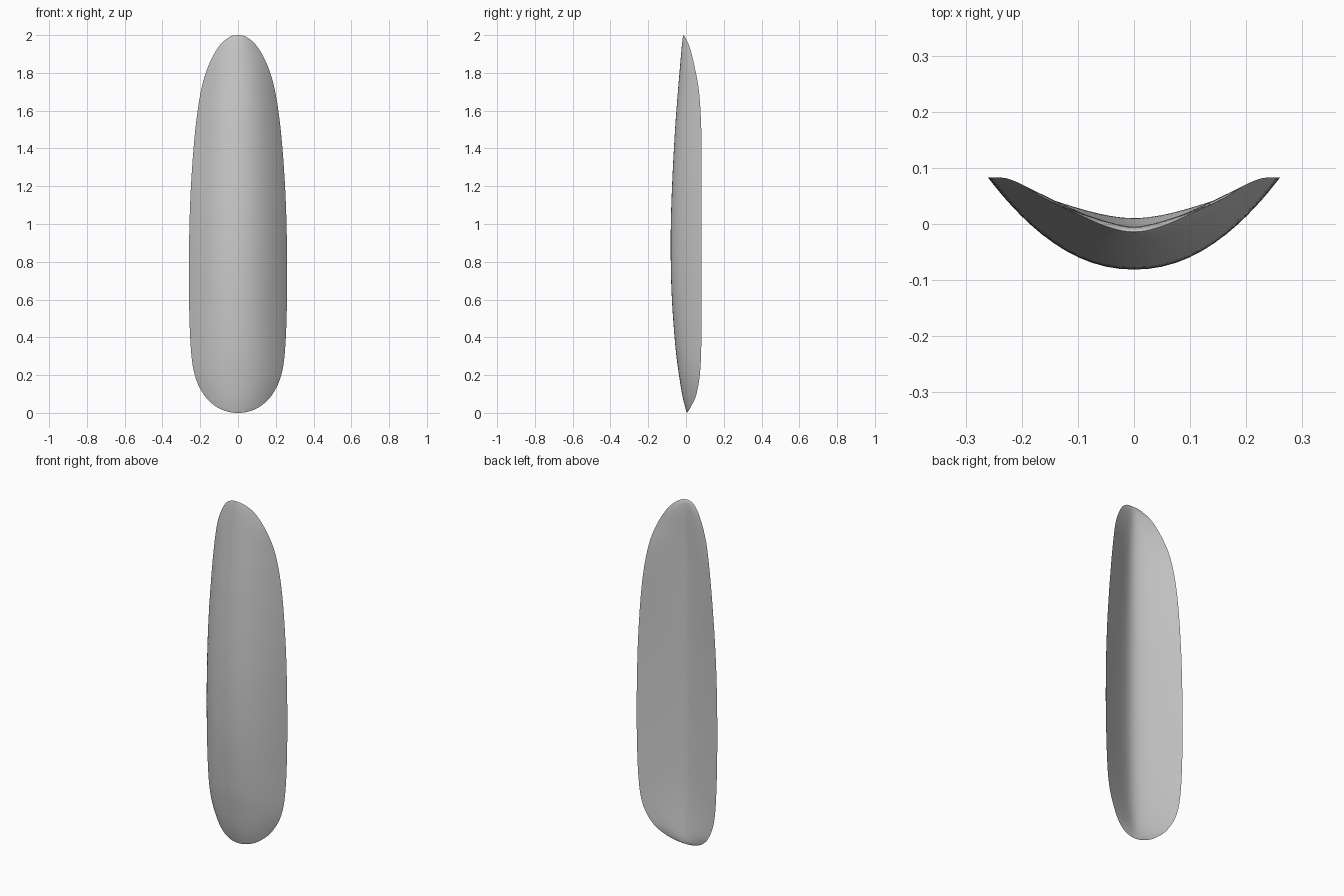
import bpy, bmesh, math
from mathutils import Vector

cube = bpy.data.objects.get("Cube")
if cube:
    bpy.data.objects.remove(cube, do_unlink=True)

# One flat colour
grey = bpy.data.materials.new("plain grey")
grey.use_nodes = True
colour = (0.6, 0.6, 0.6, 1)
grey.diffuse_color = colour
grey.node_tree.nodes["Principled BSDF"].inputs["Base Color"].default_value = colour

# Stations from bottom to top: half width, height, front centre y, rim y, back centre y
STATIONS = [(0, 0, .005, .005, .005), (.06, .008, .002, .011, .009),
            (.12, .036, -.006, .028, .01), (.18, .095, -.02, .054, .005),
            (.229, .2, -.037, .073, -.004), (.251, .36, -.057, .081, -.012),
            (.26, .65, -.077, .083, -.017), (.258, .95, -.081, .083, -.018),
            (.248, 1.22, -.073, .083, -.017), (.226, 1.5, -.058, .081, -.015),
            (.197, 1.7, -.043, .069, -.012), (.16, 1.83, -.032, .046, -.008),
            (.105, 1.935, -.023, .02, -.005), (.05, 1.987, -.017, -.004, -.007),
            (0, 2, -.014, -.014, -.014)]
COLUMNS, STEPS, ROUNDING = 32, 5, .2


def spline(points, steps):
    """Smooth curve through the stations, crossing the centre line square at both ends."""
    pts = [Vector(p) for p in points]
    for at, inner in ((0, pts[1]), (len(pts) + 1, pts[-2])):
        mirrored = inner.copy()
        mirrored[0] = -mirrored[0]
        pts.insert(at, mirrored)
    out = []
    for a, b, c, d in zip(pts, pts[1:], pts[2:], pts[3:]):
        for i in range(steps):
            t = i / steps
            out.append(b + .5 * t * (c - a + t * (2 * a - 5 * b + 4 * c - d
                                                 + t * (3 * (b - c) + d - a))))
    return out + [pts[-2]]


def rounded_v(u):
    """Straight-sided V with a soft centre, rising from 0 to 1."""
    return (math.hypot(u, ROUNDING) - ROUNDING) / (math.hypot(1, ROUNDING) - ROUNDING)


# Curved blade: front and back skins sharing one sharp rim
bm = bmesh.new()
rows = []
for w, z, front, rim, back in spline(STATIONS, STEPS):
    if w < 1e-6:
        tip = bm.verts.new((0, rim, z))
        rows.append(([tip] * (COLUMNS + 1), [tip] * (COLUMNS + 1)))
        continue
    front_row, back_row = [], []
    for i in range(COLUMNS + 1):
        u = math.sin(math.pi / 2 * (2 * i / COLUMNS - 1))
        v = bm.verts.new((u * w, front + (rim - front) * abs(u) ** 2.1, z))
        front_row.append(v)
        if 0 < i < COLUMNS:
            v = bm.verts.new((u * w, back + (rim - back) * rounded_v(u), z))
        back_row.append(v)
    rows.append((front_row, back_row))

for low, high in zip(rows, rows[1:]):
    for a, b in zip(low, high):
        for i in range(COLUMNS):
            bm.faces.new(list(dict.fromkeys((a[i], a[i + 1], b[i + 1], b[i]))))
bmesh.ops.recalc_face_normals(bm, faces=bm.faces)

mesh = bpy.data.meshes.new("curved_blade")
bm.to_mesh(mesh)
bm.free()
mesh.materials.append(grey)
blade = bpy.data.objects.new("curved_blade", mesh)
bpy.context.collection.objects.link(blade)
bpy.context.view_layer.objects.active = blade
blade.select_set(True)
bpy.ops.object.shade_smooth_by_angle(angle=math.radians(50))
